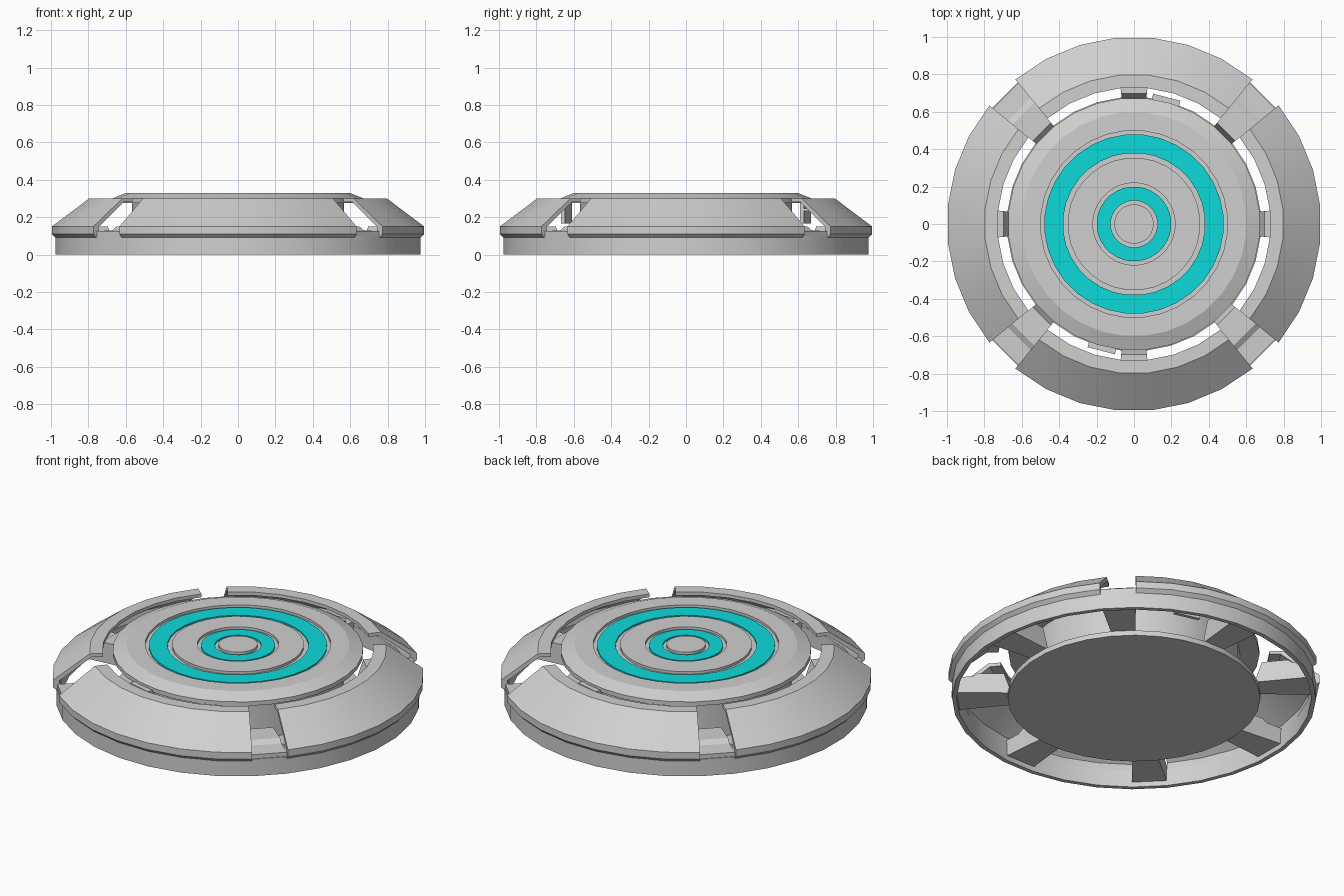
import bpy, bmesh, math

if "Cube" in bpy.data.objects:
    bpy.data.objects.remove(bpy.data.objects["Cube"])

SEG = 32
STEP = 360 / SEG
OFF = STEP / 2


def material(name, col):
    m = bpy.data.materials.new(name)
    m.diffuse_color = (*col, 1)
    m.use_nodes = True
    m.node_tree.nodes["Principled BSDF"].inputs["Base Color"].default_value = m.diffuse_color
    return m


GREY = material("light_grey_metal", (0.63, 0.63, 0.63))
TEAL = material("teal_glow", (0.004, 0.70, 0.70))


def finish(name, bm, mat):
    bmesh.ops.remove_doubles(bm, verts=bm.verts, dist=1e-5)
    bmesh.ops.recalc_face_normals(bm, faces=bm.faces)
    me = bpy.data.meshes.new(name)
    bm.to_mesh(me)
    bm.free()
    me.materials.append(mat)
    ob = bpy.data.objects.new(name, me)
    bpy.context.collection.objects.link(ob)
    bpy.ops.object.select_all(action='DESELECT')
    ob.select_set(True)
    bpy.context.view_layer.objects.active = ob
    bpy.ops.object.shade_smooth_by_angle(angle=math.radians(20))
    return ob


def sweep(name, profile, mat, starts=(OFF,), steps=SEG):
    """Turn a closed (r, z) profile about z, once for each start angle."""
    bm = bmesh.new()
    n = len(profile)
    for a0 in starts:
        rings = []
        for i in range(steps + 1):
            a = math.radians(a0 + i * STEP)
            rings.append([bm.verts.new((r * math.cos(a), r * math.sin(a), z))
                          for r, z in profile])
        for p, q in zip(rings, rings[1:]):
            for j in range(n):
                k = (j + 1) % n
                if profile[j][0] == 0 and profile[k][0] == 0:
                    continue
                loop = [p[j], q[j], q[k], p[k]]
                if profile[j][0] == 0:
                    loop.remove(q[j])
                elif profile[k][0] == 0:
                    loop.remove(q[k])
                bm.faces.new(loop)
        if steps < SEG:
            bm.faces.new(rings[0])
            bm.faces.new(rings[-1])
    return finish(name, bm, mat)


# Central platform: grooved top, bevelled rim, narrower neck, bottom flange
sweep("central_platform", [
    (0, 0.33), (0.105, 0.33), (0.105, 0.315), (0.22, 0.315), (0.22, 0.33),
    (0.355, 0.33), (0.355, 0.315), (0.50, 0.315), (0.50, 0.33), (0.60, 0.33),
    (0.675, 0.30), (0.675, 0.275), (0.57, 0.275), (0.57, 0.03),
    (0.68, 0.03), (0.68, 0), (0, 0)], GREY)

# Glowing rings set in the grooves
for label, r0, r1 in (("inner", 0.125, 0.20), ("outer", 0.38, 0.48)):
    sweep(label + "_glow_ring",
          [(r0, 0.315), (r1, 0.315), (r1, 0.324), (r0, 0.324)], TEAL)

# Base wall
sweep("base_wall", [(0.98, 0), (0.98, 0.10), (0.955, 0.10), (0.955, 0)], GREY)

# Four sloped armour shells with gaps on the diagonals
sweep("armour_shells", [
    (0.98, 0.09), (1.0, 0.11), (1.0, 0.15), (0.80, 0.30), (0.73, 0.30),
    (0.73, 0.28), (0.79, 0.28), (0.965, 0.145), (0.955, 0.09)],
    GREY, [45 + OFF + 90 * k for k in range(4)], 7)

# Eight spokes joining the wall to the platform
sweep("spokes", [
    (0.975, 0.03), (0.975, 0.125), (0.87, 0.13), (0.84, 0.15),
    (0.70, 0.15), (0.66, 0.03)],
    GREY, [45 * k - OFF for k in range(8)], 1)

# Two small clips under the platform rim, front and back
bm = bmesh.new()
for base in (75.5, 255.5):
    a = math.radians(base)
    for r, z, depth, height in ((0.675, 0.275, 0.05, 0.02),
                                (0.685, 0.24, 0.03, 0.015),
                                (0.66, 0.22, 0.02, 0.11)):
        vs = bmesh.ops.create_cube(bm, size=1)["verts"]
        bmesh.ops.scale(bm, vec=(depth, 0.15, height), verts=vs)
        for v in vs:
            x, y = v.co.x + r, v.co.y
            v.co = (x * math.cos(a) - y * math.sin(a),
                    x * math.sin(a) + y * math.cos(a), v.co.z + z)
finish("rim_clips", bm, GREY)
